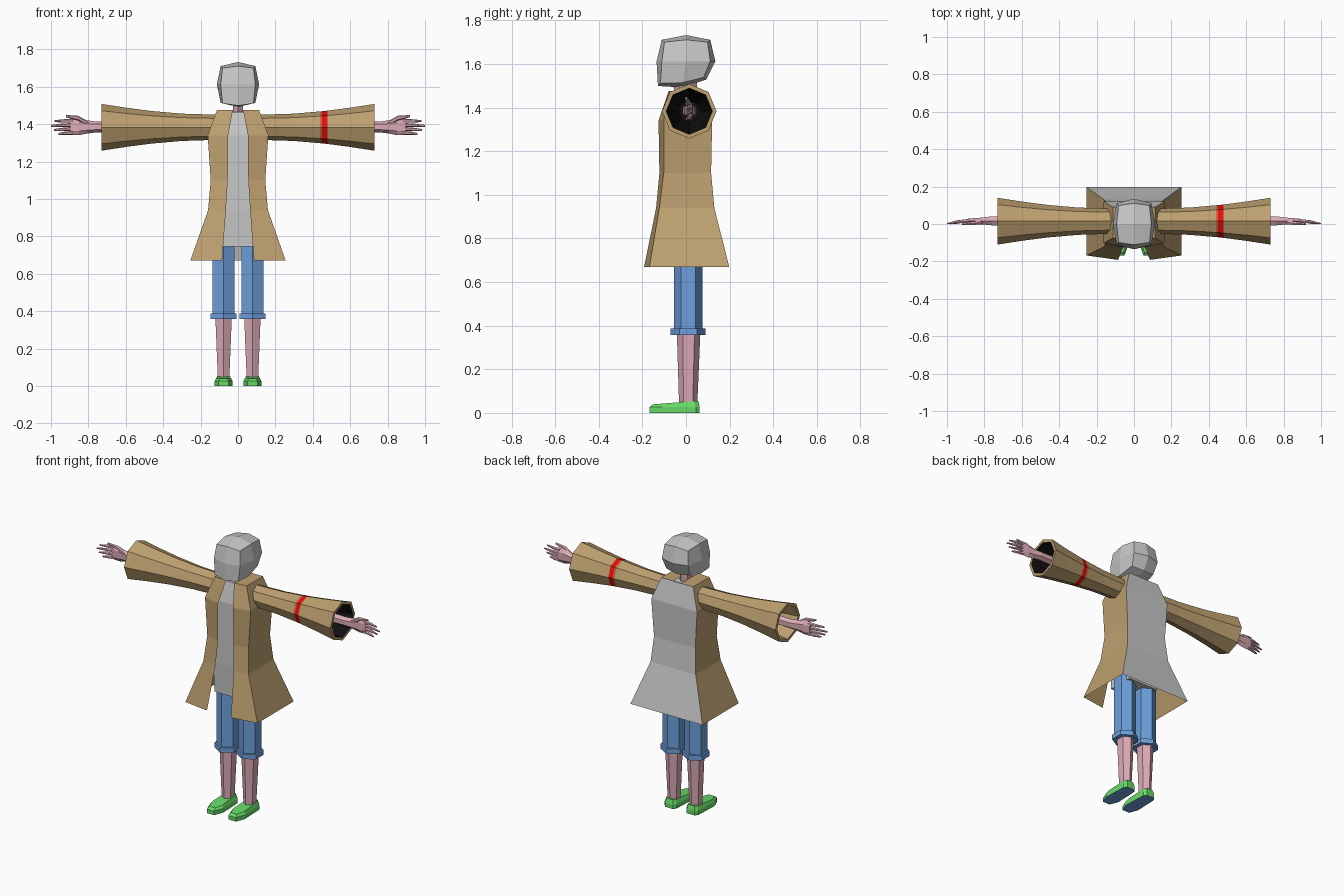
import bpy, bmesh, math

if "Cube" in bpy.data.objects:
    bpy.data.objects.remove(bpy.data.objects["Cube"])


def material(name, r, g, b):
    m = bpy.data.materials.new(name)
    m.diffuse_color = (r, g, b, 1)
    m.use_nodes = True
    m.node_tree.nodes["Principled BSDF"].inputs["Base Color"].default_value = m.diffuse_color
    return m


TAN = material("tan_cloth", .51, .35, .16)
GREY = material("grey", .58, .58, .58)
BLUE = material("blue_denim", .155, .35, .72)
PINK = material("pink_skin", .72, .41, .47)
GREEN = material("green_shoe", .14, .70, .14)
RED = material("red_band", .85, .004, .004)
ORANGE = material("orange_trim", .55, .13, .05)
BLACK = material("black_lining", .006, .005, .005)


def finish(name, bm, mats, mirror=False, fix_normals=True):
    if fix_normals:
        bmesh.ops.recalc_face_normals(bm, faces=bm.faces)
    me = bpy.data.meshes.new(name)
    bm.to_mesh(me)
    bm.free()
    ob = bpy.data.objects.new(name, me)
    bpy.context.collection.objects.link(ob)
    for m in mats:
        me.materials.append(m)
    if mirror:
        mod = ob.modifiers.new("Mirror", 'MIRROR')
        mod.use_mirror_merge = False
    return ob


def loft(bm, rings, closed=True, cap_start=True, cap_end=True, rule=None):
    """Skin equal-length rings; rule(row, column) gives a material index."""
    vs = [[bm.verts.new(p) for p in ring] for ring in rings]
    n = len(rings[0])
    for i in range(len(vs) - 1):
        for j in range(n if closed else n - 1):
            k = (j + 1) % n
            f = bm.faces.new((vs[i][j], vs[i][k], vs[i + 1][k], vs[i + 1][j]))
            if rule:
                f.material_index = rule(i, j)
    if cap_start:
        bm.faces.new(vs[0][::-1])
    if cap_end:
        f = bm.faces.new(vs[-1])
        if rule:
            f.material_index = rule(len(vs) - 2, 0)
    return vs


def ring_z(cx, cy, z, rx, ry, n=6):
    # corners point along +y and -y
    return [(cx + rx * math.sin(math.tau * i / n), cy - ry * math.cos(math.tau * i / n), z)
            for i in range(n)]


def ring_x(x, cy, cz, ry, rz, n=6):
    return [(x, cy + ry * math.sin(math.tau * i / n), cz + rz * math.cos(math.tau * i / n))
            for i in range(n)]


# Head: cube with one cut, partly rounded, chin pushed forward
bm = bmesh.new()
bmesh.ops.create_cube(bm, size=2)
bmesh.ops.subdivide_edges(bm, edges=bm.edges, cuts=1, use_grid_fill=True)
for v in bm.verts:
    v.co *= v.co.length ** -.57
    x, y, z = v.co
    v.co = (x * .113, y * .135 - (.018 if z < -.3 else 0),
            1.612 + z * .12 + (.018 * y if z < -.3 else 0))
finish("head", bm, [GREY])

# Neck
bm = bmesh.new()
loft(bm, [ring_z(0, 0, 1.42, .035, .05), ring_z(0, -.005, 1.53, .028, .055)])
finish("neck", bm, [PINK])

# Coat: open six-corner wrap, grey back panel
rows = [  # z, opening x, opening y, side x, front y, back y
    (.67, .085, -.192, .255, -.168, .198),
    (.94, .065, -.137, .16, -.122, .13),
    (1.10, .055, -.122, .146, -.102, .115),
    (1.34, .053, -.126, .162, -.102, .12),
    (1.475, .028, -.08, .113, -.075, .09)]
bm = bmesh.new()
vs = loft(bm, [[(ix, iy, z), (ox, oy, z), (ox, by, z), (-ox, by, z), (-ox, oy, z), (-ix, iy, z)]
               for z, ix, iy, ox, oy, by in rows],
          closed=False, cap_start=False, cap_end=False, rule=lambda i, j: int(j == 2))
t = vs[-1]
back = [bm.verts.new((s * .028, .09, 1.475)) for s in (1, -1)]
bm.faces.new((t[0], t[1], t[2], back[0]))       # shoulder tops
bm.faces.new((t[5], back[1], t[3], t[4]))
finish("coat", bm, [TAN, GREY])

# Shirt: inset body filling the coat opening
bm = bmesh.new()
loft(bm, [[(-w, f, z), (w, f, z), (w, b, z), (-w, b, z)] for z, w, f, b in (
    (.745, .108, -.085, .085), (.765, .108, -.085, .085), (.94, .112, -.092, .09),
    (1.10, .115, -.092, .09), (1.34, .12, -.093, .09), (1.465, .08, -.065, .07))])
finish("shirt", bm, [GREY])

# Sleeves: eight-sided flared tubes with an inner lining
profile = [(.11, .067), (.30, .073), (.438, .085), (.45, .086), (.478, .089),
           (.60, .105), (.73, .125), (.73, .106), (.55, .082), (.38, .05)]
for side, s in (("right", 1), ("left", -1)):
    bm = bmesh.new()
    if s > 0:
        def rule(i, j):
            return {2: 1, 3: 2}.get(i, 3 if i >= 7 else 0)
    else:
        def rule(i, j):
            return 0
    loft(bm, [ring_x(s * x, .015, 1.383, r, r, 8) for x, r in profile], rule=rule)
    finish(side + "_sleeve", bm, [TAN, ORANGE, RED, BLACK])

# Hands: forearm to palm, four fingers and a raised thumb
bm = bmesh.new()
loft(bm, [ring_x(*p) for p in (
    (.37, .015, 1.385, .033, .033), (.76, .017, 1.385, .028, .029), (.81, .016, 1.385, .021, .036),
    (.85, .017, 1.386, .017, .045), (.895, .017, 1.387, .012, .045))])
for z0, z1, tip in ((1.354, 1.348, .96), (1.375, 1.369, .985), (1.396, 1.391, 1.0), (1.418, 1.416, .98)):
    mid = (.88 + tip) / 2
    loft(bm, [ring_x(.88, .017, z0, .011, .0105), ring_x(mid, .013, (z0 + z1) / 2, .009, .0095),
              ring_x(tip, .002, z1, .004, .005)])
loft(bm, [ring_x(.80, .012, 1.402, .013, .012), ring_x(.855, .004, 1.432, .011, .013),
          ring_x(.92, .0, 1.443, .006, .006)])
finish("hands", bm, [PINK], mirror=True)

# Trousers and rolled cuffs
S = 1 / math.cos(math.radians(30))
bm = bmesh.new()
loft(bm, [ring_z(.078, .01, .37, .058 * S, .066), ring_z(.078, .01, .80, .058 * S, .066)])
finish("trouser_legs", bm, [BLUE], mirror=True)
bm = bmesh.new()
loft(bm, [ring_z(.078, .01, .357, .069 * S, .08), ring_z(.078, .01, .388, .069 * S, .08)])
finish("trouser_cuffs", bm, [BLUE], mirror=True)

# Shins
bm = bmesh.new()
loft(bm, [ring_z(.077, .01, .045, .031 * S, .042), ring_z(.077, .012, .37, .044 * S, .054)])
finish("shins", bm, [PINK], mirror=True)

# Shoes: sloped wedge with blunt toe and blue sole
outline = [(-.026, -.168), (.026, -.168), (.048, -.11), (.042, .045), (.028, .063),
           (-.028, .063), (-.042, .045), (-.048, -.11)]
bm = bmesh.new()
loft(bm, [[(.077 + x, y, 0) for x, y in outline],
          [(.077 + x, y, .026) for x, y in outline],
          [(.077 + x * .8, -.01 + (y + .01) * .9, .051 + .07 * y) for x, y in outline]])
bmesh.ops.recalc_face_normals(bm, faces=bm.faces)
for f in bm.faces:
    f.material_index = int(f.normal.z < -.9)
finish("shoes", bm, [GREEN, BLUE], mirror=True)
